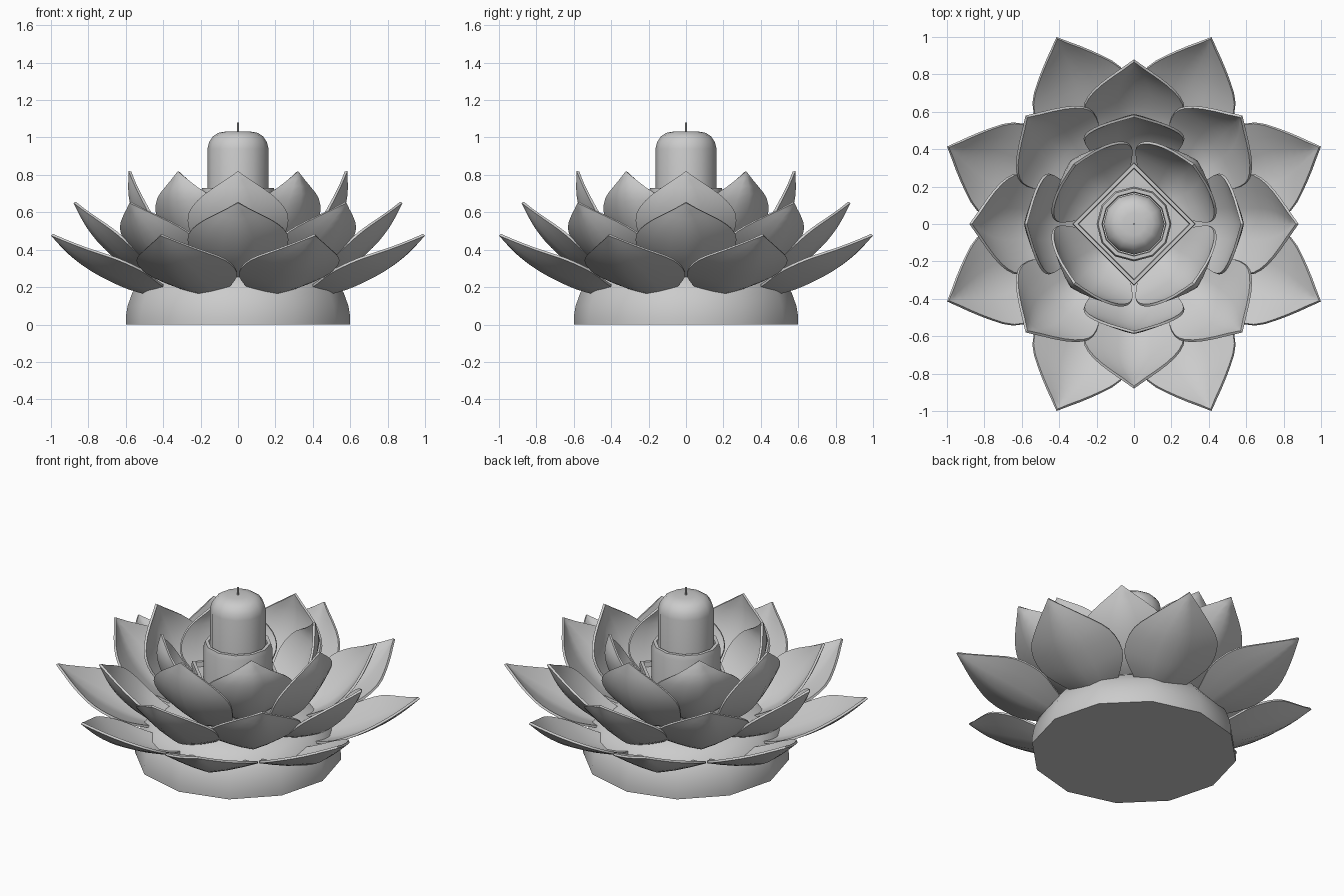
import bpy
import bmesh
from math import cos, sin, pi, radians
from mathutils import Vector

cube = bpy.data.objects.get("Cube")
if cube:
    bpy.data.objects.remove(cube, do_unlink=True)


def finish(bm, name, angle=35):
    """Turn a bmesh into a smooth-by-angle object."""
    bmesh.ops.recalc_face_normals(bm, faces=bm.faces)
    mesh = bpy.data.meshes.new(name)
    bm.to_mesh(mesh)
    bm.free()
    obj = bpy.data.objects.new(name, mesh)
    bpy.context.collection.objects.link(obj)
    bpy.ops.object.select_all(action='DESELECT')
    obj.select_set(True)
    bpy.context.view_layer.objects.active = obj
    bpy.ops.object.shade_smooth_by_angle(angle=radians(angle))
    return obj


def revolve(name, profile, sides=12):
    """Spin an (r, z) profile about z and cap both ends."""
    bm = bmesh.new()
    rings = []
    for r, z in profile:
        rings.append([bm.verts.new((r * cos(2 * pi * i / sides),
                                    r * sin(2 * pi * i / sides), z))
                      for i in range(sides)])
    for a, b in zip(rings, rings[1:]):
        for i in range(sides):
            j = (i + 1) % sides
            bm.faces.new((a[i], a[j], b[j], b[i]))
    bm.faces.new(rings[0])
    bm.faces.new(rings[-1])
    return finish(bm, name)


def smooth_path(points, steps=3):
    """Catmull-Rom samples through the points."""
    pts = [Vector(p) for p in points]
    pts = [2 * pts[0] - pts[1]] + pts + [2 * pts[-1] - pts[-2]]
    out = []
    for a, b, c, d in zip(pts, pts[1:], pts[2:], pts[3:]):
        for k in range(steps):
            t = k / steps
            out.append(0.5 * (2 * b + (c - a) * t
                              + (2 * a - 5 * b + 4 * c - d) * t ** 2
                              + (3 * b - a - 3 * c + d) * t ** 3))
    return out + [pts[-2]]


def petal(name, stations, cup, columns=7, thickness=0.014):
    """Cupped pointed petal along +x; stations are (radius, height, half width)."""
    bm = bmesh.new()
    path = smooth_path(stations)
    rows = []
    for i, p in enumerate(path[:-1]):
        tangent = path[i + 1] - path[max(i - 1, 0)]
        normal = Vector((-tangent.y, 0, tangent.x)).normalized()
        row = []
        for k in range(columns):
            u = 2 * k / (columns - 1) - 1
            lift = cup * abs(u) ** 1.25 * p.z / 0.26
            row.append(bm.verts.new(Vector((p.x, u * p.z, p.y)) + normal * lift))
        rows.append(row)
    tip = bm.verts.new((path[-1].x, 0, path[-1].y))
    for a, b in zip(rows, rows[1:]):
        for k in range(columns - 1):
            bm.faces.new((a[k], a[k + 1], b[k + 1], b[k]))
    for k in range(columns - 1):
        bm.faces.new((rows[-1][k], rows[-1][k + 1], tip))
    bmesh.ops.recalc_face_normals(bm, faces=bm.faces)
    bmesh.ops.solidify(bm, geom=bm.faces[:], thickness=thickness)
    return finish(bm, name, 40)


def petal_ring(name, count, offset, stations, cup):
    """Repeat one petal mesh evenly around z."""
    first = petal(name + "_1", stations, cup)
    for i in range(count):
        obj = first
        if i:
            obj = bpy.data.objects.new(f"{name}_{i + 1}", first.data)
            bpy.context.collection.objects.link(obj)
        obj.rotation_euler.z = radians(offset) + 2 * pi * i / count


# Domed base
revolve("base", [(0.6, 0), (0.6, 0.04), (0.59, 0.1), (0.565, 0.17),
                 (0.52, 0.23), (0.44, 0.28), (0.3, 0.32)])

# Petals, from the outside in
petal_ring("outer_petal", 8, 22.5,
           [(0.42, 0.145, 0.09), (0.55, 0.165, 0.19), (0.68, 0.205, 0.265),
            (0.84, 0.28, 0.255), (0.97, 0.37, 0.145), (1.082, 0.475, 0)], 0.075)
petal_ring("middle_petal", 4, 0,
           [(0.34, 0.21, 0.08), (0.47, 0.25, 0.17), (0.60, 0.31, 0.25),
            (0.72, 0.41, 0.265), (0.81, 0.52, 0.18), (0.88, 0.65, 0)], 0.10)
petal_ring("diagonal_petal", 4, 45,
           [(0.32, 0.21, 0.08), (0.45, 0.25, 0.17), (0.57, 0.31, 0.25),
            (0.68, 0.41, 0.265), (0.76, 0.52, 0.18), (0.82, 0.65, 0)], 0.09)
petal_ring("upper_petal", 4, 0,
           [(0.22, 0.27, 0.08), (0.35, 0.33, 0.18), (0.47, 0.43, 0.25),
            (0.55, 0.56, 0.265), (0.585, 0.69, 0.18), (0.585, 0.82, 0)], 0.08)
petal_ring("inner_petal", 4, 45,
           [(0.16, 0.30, 0.10), (0.28, 0.36, 0.21), (0.38, 0.45, 0.28),
            (0.45, 0.57, 0.27), (0.48, 0.70, 0.18), (0.455, 0.82, 0)], 0.10)

# Square tray under the cup
revolve("square_tray", [(0.3, 0.3), (0.33, 0.5), (0.325, 0.52),
                        (0.3, 0.52), (0.295, 0.49)], sides=4)

# Candle cup, candle and wick
revolve("candle_cup", [(0.2, 0.4), (0.2, 0.70), (0.192, 0.73),
                       (0.172, 0.73), (0.168, 0.71), (0.168, 0.6)])
revolve("candle", [(0.163, 0.5), (0.163, 0.94), (0.155, 0.975),
                   (0.135, 1.005), (0.105, 1.025), (0.06, 1.033)])
revolve("wick", [(0.006, 1.0), (0.006, 1.08)], sides=6)
